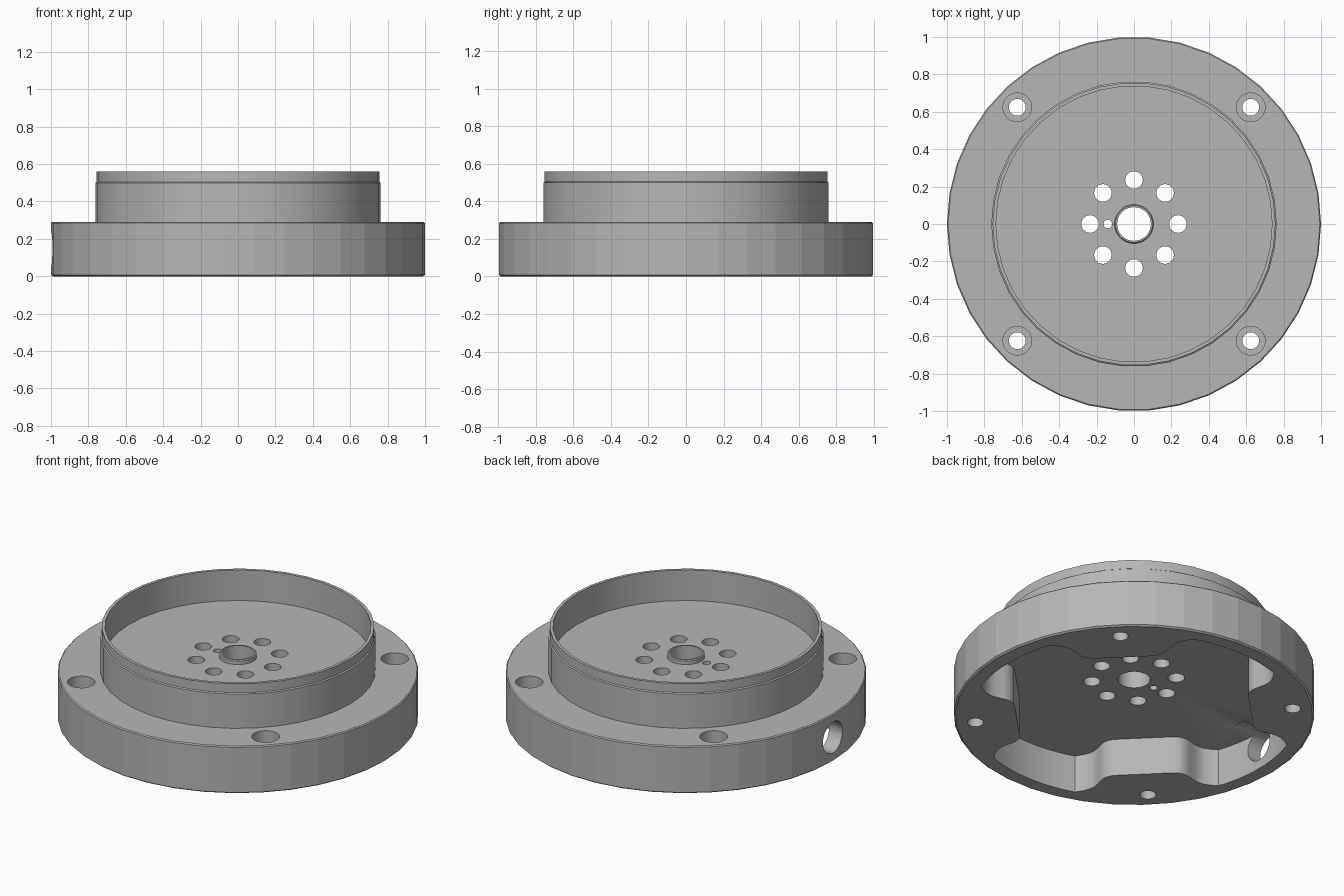
import bpy, bmesh, math
from mathutils import Matrix, Vector

if "Cube" in bpy.data.objects:
    bpy.data.objects.remove(bpy.data.objects["Cube"])

SEG = 38
grey = bpy.data.materials.new("satin grey")
grey.diffuse_color = (0.47, 0.47, 0.47, 1)
grey.use_nodes = True
grey.node_tree.nodes["Principled BSDF"].inputs["Base Color"].default_value = grey.diffuse_color


def to_object(name, bm):
    bmesh.ops.recalc_face_normals(bm, faces=bm.faces[:])
    mesh = bpy.data.meshes.new(name)
    bm.to_mesh(mesh)
    bm.free()
    mesh.materials.append(grey)
    obj = bpy.data.objects.new(name, mesh)
    bpy.context.collection.objects.link(obj)
    return obj


def lathe(name, profile, seg=SEG):
    """Closed solid from (radius, z) points that begin and end on the axis."""
    bm = bmesh.new()
    rings = [[bm.verts.new((r * math.cos(2 * math.pi * i / seg),
                            r * math.sin(2 * math.pi * i / seg), z))
              for i in range(seg)] for r, z in profile]
    for a, b in zip(rings, rings[1:]):
        for i in range(seg):
            j = (i + 1) % seg
            bm.faces.new((a[i], a[j], b[j], b[i]))
    bm.faces.new(rings[0])
    bm.faces.new(rings[-1])
    return to_object(name, bm)


def cylinder(bm, r, x, y, z0, z1, seg=24):
    mat = Matrix.Translation((x, y, (z0 + z1) / 2))
    bmesh.ops.create_cone(bm, cap_ends=True, segments=seg, radius1=r,
                          radius2=r, depth=z1 - z0, matrix=mat)


def cut(target, cutter):
    mod = target.modifiers.new(cutter.name, 'BOOLEAN')
    mod.operation = 'DIFFERENCE'
    mod.solver = 'EXACT'
    mod.object = cutter
    bpy.context.view_layer.objects.active = target
    bpy.ops.object.modifier_apply(modifier=mod.name)
    bpy.data.objects.remove(cutter)


# Flange with stepped collar, recessed floor and raised centre boss
body = lathe("flange_body", [
    (0.99, 0), (1.0, 0.008), (1.0, 0.284), (0.994, 0.29),
    (0.763, 0.29), (0.763, 0.5), (0.756, 0.505), (0.756, 0.56),
    (0.738, 0.56), (0.738, 0.373), (0.104, 0.373), (0.104, 0.395), (0.099, 0.4)])

# Underside pocket: four lobes with flats behind the bolt bosses
half = [(0.16, 0.65), (0.185, 0.653), (0.21, 0.664), (0.232, 0.682),
        (0.25, 0.708), (0.27, 0.742), (0.29, 0.768), (0.315, 0.788),
        (0.35, 0.803), (0.40, 0.815)]
half += [(0.908 * math.sin(math.radians(a)), 0.908 * math.cos(math.radians(a)))
         for a in (30, 34, 38, 42)]
outline = []
for k in range(4):
    a = math.radians(45 + 90 * k)
    radial = Vector((math.cos(a), math.sin(a), 0))
    tangent = Vector((-math.sin(a), math.cos(a), 0))
    for t, r in [(-t, r) for t, r in reversed(half)] + half:
        outline.append(radial * r + tangent * t)
bm = bmesh.new()
face = bm.faces.new([bm.verts.new(p + Vector((0, 0, -0.1))) for p in outline])
ext = bmesh.ops.extrude_face_region(bm, geom=[face])
bmesh.ops.translate(bm, vec=(0, 0, 0.33),
                    verts=[g for g in ext["geom"] if isinstance(g, bmesh.types.BMVert)])
cut(body, to_object("pocket_cutter", bm))

# Centre bore, ring of eight holes and small locating hole
bm = bmesh.new()
cylinder(bm, 0.09, 0, 0, -0.2, 0.7, 32)
for k in range(8):
    a = math.pi / 4 * k
    cylinder(bm, 0.047, 0.235 * math.cos(a), 0.235 * math.sin(a), -0.2, 0.7)
cylinder(bm, 0.023, -0.14, 0, -0.2, 0.7, 16)
cut(body, to_object("centre_holes_cutter", bm))

# Counterbored bolt holes
for name, r, z0 in (("bolt_hole_cutter", 0.045, -0.2), ("counterbore_cutter", 0.077, 0.14)):
    bm = bmesh.new()
    for sx in (-1, 1):
        for sy in (-1, 1):
            cylinder(bm, r, 0.624 * sx, 0.624 * sy, z0, 0.6)
    cut(body, to_object(name, bm))

# Cable hole through the left wall
bm = bmesh.new()
cylinder(bm, 0.094, 0, 0, -0.2, 0.2, 32)
bmesh.ops.transform(bm, verts=bm.verts[:], matrix=Matrix.Translation((-0.96, 0, 0.148))
                    @ Matrix.Rotation(math.pi / 2, 4, 'Y'))
cut(body, to_object("cable_hole_cutter", bm))

# Smooth the curved walls, keep the outer rim faceted
bpy.ops.object.select_all(action='DESELECT')
body.select_set(True)
bpy.context.view_layer.objects.active = body
bpy.ops.object.shade_smooth_by_angle(angle=math.radians(30))
for p in body.data.polygons:
    if abs(p.normal.z) < 0.1 and math.hypot(p.center.x, p.center.y) > 0.95:
        p.use_smooth = False
